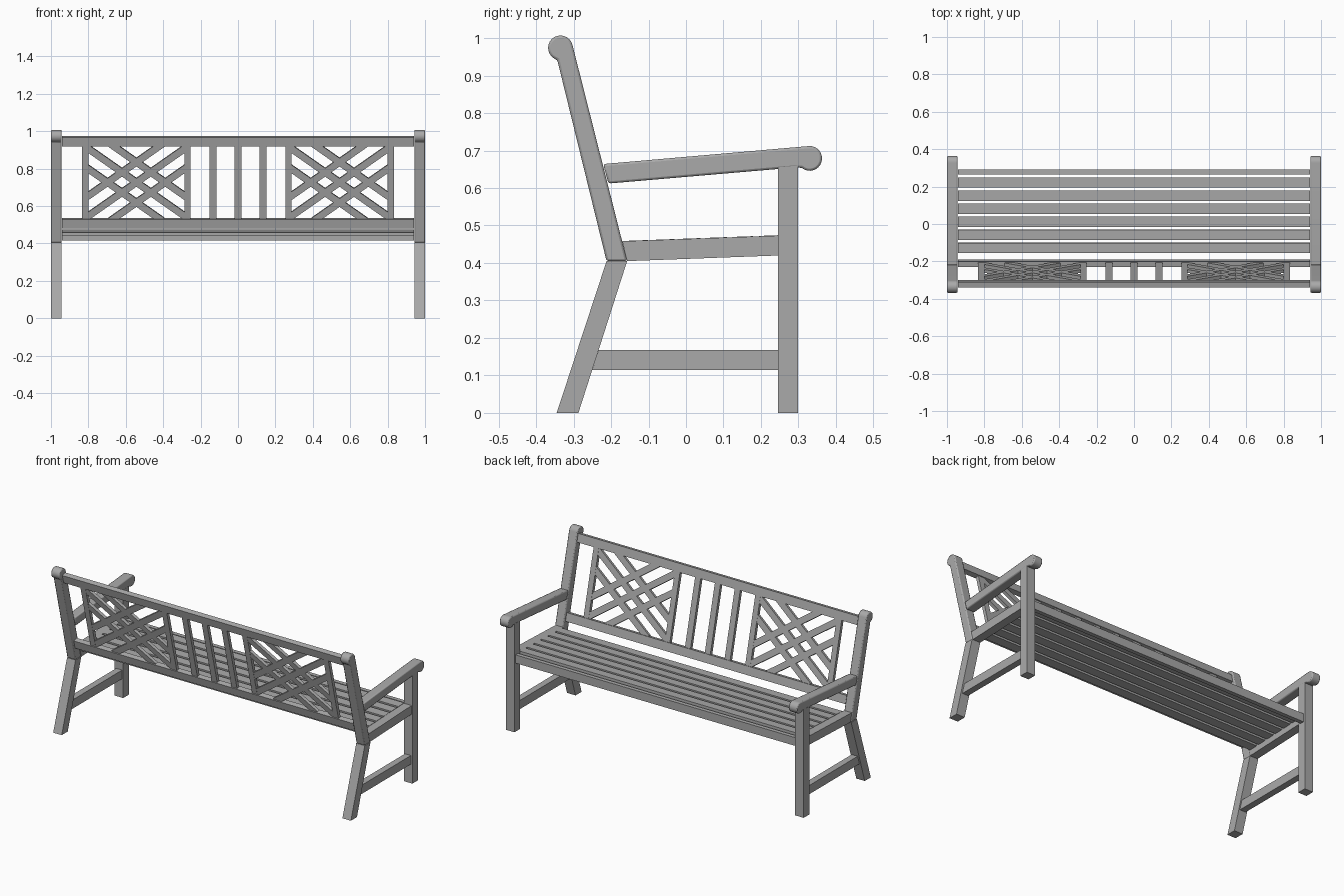
import bpy, bmesh, math
from mathutils import Matrix, Vector

cube = bpy.data.objects.get("Cube")
if cube:
    bpy.data.objects.remove(cube, do_unlink=True)

grey = bpy.data.materials.new("weathered_grey")
grey.use_nodes = True
COLOUR = (0.4, 0.4, 0.4, 1)
grey.diffuse_color = COLOUR
grey.node_tree.nodes["Principled BSDF"].inputs["Base Color"].default_value = COLOUR


def finish(name, bm, bevel=0.0):
    bmesh.ops.recalc_face_normals(bm, faces=bm.faces)
    mesh = bpy.data.meshes.new(name)
    bm.to_mesh(mesh)
    bm.free()
    mesh.materials.append(grey)
    obj = bpy.data.objects.new(name, mesh)
    bpy.context.collection.objects.link(obj)
    if bevel:
        mod = obj.modifiers.new("soft_edges", "BEVEL")
        mod.width, mod.segments, mod.limit_method = bevel, 2, "ANGLE"
        mod.angle_limit = math.radians(40)
        bpy.ops.object.select_all(action="DESELECT")
        obj.select_set(True)
        bpy.context.view_layer.objects.active = obj
        bpy.ops.object.shade_smooth_by_angle(angle=math.radians(35))
    return obj


def side_part(name, outline, x0, x1, bevel=0.0):
    """Extrude a (y, z) outline along x, once for each end of the bench."""
    for side, sign in (("left", 1), ("right", -1)):
        bm = bmesh.new()
        face = bm.faces.new([bm.verts.new((sign * x0, y, z)) for y, z in outline])
        new = bmesh.ops.extrude_face_region(bm, geom=[face])["geom"]
        moved = [v for v in new if isinstance(v, bmesh.types.BMVert)]
        bmesh.ops.translate(bm, verts=moved, vec=(sign * (x1 - x0), 0, 0))
        finish(f"{side}_{name}", bm, bevel)


def box(name, size, matrix):
    bm = bmesh.new()
    bmesh.ops.create_cube(bm, size=1, matrix=matrix @ Matrix.Diagonal((*size, 1)))
    return finish(name, bm)


def arc(cy, cz, radius, start, end, steps=16):
    angles = [math.radians(start + (end - start) * i / steps) for i in range(steps + 1)]
    return [(cy + radius * math.cos(a), cz + radius * math.sin(a)) for a in angles]


# End frames: legs, scrolled posts, scrolled arms and stretchers
side_part("rear_leg", [(-.345, 0), (-.287, 0), (-.157, .405), (-.212, .405)], .943, 1)
side_part("back_post", [(-.212, .405), (-.157, .405)]
          + arc(-.335, .974, .033, 15, 255), .943, 1, .006)
side_part("front_leg", [(.245, 0), (.299, 0), (.299, .66), (.245, .655)], .943, 1)
side_part("arm", [(-.207, .612), (.295, .655)]
          + arc(.33, .679, .033, -130, 95) + [(-.221, .664)], .943, 1, .006)
side_part("seat_rail", [(-.157, .405), (.246, .42), (.246, .473), (-.17, .458)], .943, .995)
side_part("stretcher", [(-.25, .115), (.246, .115), (.246, .168), (-.233, .168)], .95, .99)

# Seat: gently sloped slats and a front apron
SLOPE = math.atan(.037)
for i in range(6):
    y = -.128 + .07 * i
    place = Matrix.Translation((0, y, .449 + .037 * (y + .16))) @ Matrix.Rotation(SLOPE, 4, "X")
    box(f"seat_slat_{i + 1}", (1.884, .055, .02), place)
box("front_apron", (1.884, .025, .05), Matrix.Translation((0, .278, .442)))

# Backrest: everything lies in one plane leaning backward
LEAN = math.atan(.25)
STRETCH = 1 / math.cos(LEAN)


def lean_place(x, z, turn=0):
    spot = Vector((x, -.184 - .25 * (z - .405), z))
    return (Matrix.Translation(spot) @ Matrix.Rotation(LEAN, 4, "X")
            @ Matrix.Rotation(turn, 4, "Y"))


LOW, HIGH = .53, .925
MID = (LOW + HIGH) / 2
TALL = (HIGH - LOW) * STRETCH
box("top_rail", (1.884, .03, .05), lean_place(0, .947))
box("lower_rail", (1.884, .03, .05), lean_place(0, .508))
for i in (-1, 0, 1):
    box(f"centre_slat_{i + 2}", (.037, .02, TALL), lean_place(i * .133, MID))


def lattice_bar(name, cx, slope, offset):
    """Bar along z = slope * x + offset, clipped to the panel frame."""
    half_w, half_h = .272, .205
    limits = sorted(((-half_h - offset) / slope, (half_h - offset) / slope))
    a, b = max(-half_w, limits[0]), min(half_w, limits[1])
    mid, rise = (a + b) / 2, slope * (b - a) * STRETCH
    box(name, (math.hypot(b - a, rise), .018, .037),
        lean_place(cx + mid, MID + slope * mid + offset, -math.atan2(rise, b - a)))


# Two lattice panels, each a frame with three bars in both directions
for side, sign in (("left", 1), ("right", -1)):
    for edge, x in (("inner", .27), ("outer", .816)):
        box(f"{side}_panel_{edge}_stile", (.034, .02, TALL), lean_place(sign * x, MID))
    for k in (-1, 0, 1):
        for tag, slope in (("rising", .7), ("falling", -.7)):
            lattice_bar(f"{side}_{tag}_bar_{k + 2}", sign * .543, slope, k * .108)
